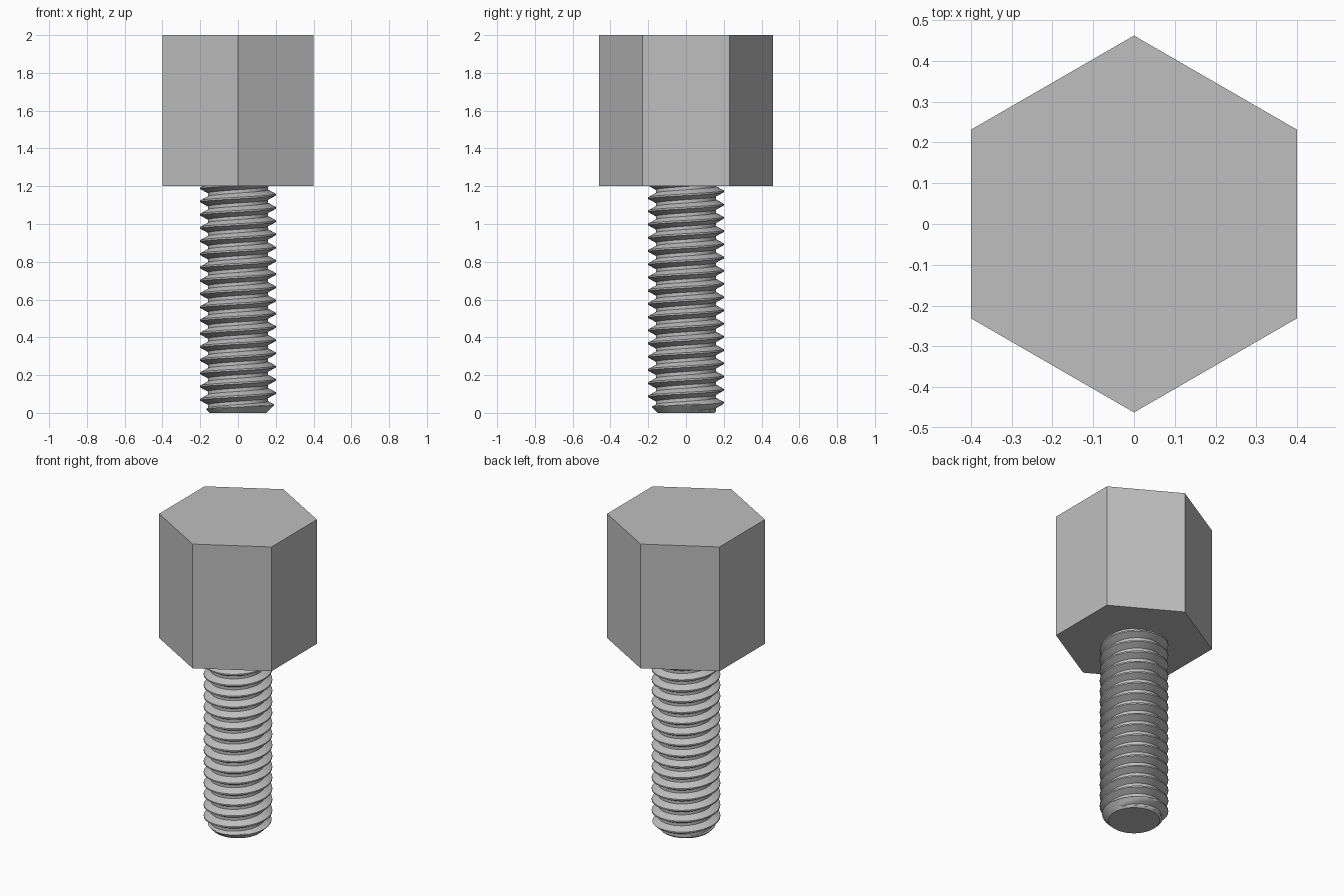
import bpy, bmesh, math

if "Cube" in bpy.data.objects:
    bpy.data.objects.remove(bpy.data.objects["Cube"], do_unlink=True)

steel = bpy.data.materials.new("grey_steel")
steel.use_nodes = True
grey = (0.52, 0.52, 0.52, 1)
steel.diffuse_color = grey
steel.node_tree.nodes["Principled BSDF"].inputs["Base Color"].default_value = grey


def make_object(name, bm):
    bmesh.ops.recalc_face_normals(bm, faces=bm.faces)
    mesh = bpy.data.meshes.new(name)
    bm.to_mesh(mesh)
    bm.free()
    mesh.materials.append(steel)
    obj = bpy.data.objects.new(name, mesh)
    bpy.context.collection.objects.link(obj)
    return obj


# Hexagonal head, with corners at front and back
HEAD_BASE, HEAD_TOP, FLAT = 1.2, 2.0, 0.4
bm = bmesh.new()
corner = FLAT / math.cos(math.pi / 6)
ring = [bm.verts.new((corner * math.sin(k * math.pi / 3),
                      corner * math.cos(k * math.pi / 3), HEAD_BASE)) for k in range(6)]
base = bm.faces.new(ring)
ext = bmesh.ops.extrude_face_region(bm, geom=[base], use_keep_orig=True)
for v in ext["geom"]:
    if isinstance(v, bmesh.types.BMVert):
        v.co.z = HEAD_TOP
make_object("hex_head", bm)

# Threaded shank: a helical skin, cut flat at the tip and sunk into the head
PITCH, MAJOR, MINOR = 0.07, 0.2, 0.16
SEG, ROWS, TIP_RADIUS = 64, 16, 0.15
TURNS = math.ceil(HEAD_BASE / PITCH) + 3


def thread_radius(phase):
    # Trapezoid tooth: narrow crest, sloped flanks, wider root
    d = abs(phase % 1 - 0.5) * 2
    slope = min(max((d - 0.125) / 0.625, 0), 1)
    return MAJOR - (MAJOR - MINOR) * slope


bm = bmesh.new()
grid = []
for j in range(TURNS * ROWS):
    row = []
    for i in range(SEG):
        a = 2 * math.pi * i / SEG
        z = PITCH * (j / ROWS + i / SEG - 2)
        r = min(thread_radius(j / ROWS), TIP_RADIUS + max(z, -0.02))
        row.append(bm.verts.new((r * math.cos(a), r * math.sin(a), z)))
    grid.append(row)
for j in range(len(grid) - ROWS - 1):
    for i in range(SEG):
        n, k = (j, i + 1) if i + 1 < SEG else (j + ROWS, 0)
        bm.faces.new((grid[j][i], grid[n][k], grid[n + 1][k], grid[j + 1][i]))
for height, up in ((0, -1), (HEAD_BASE + 0.02, 1)):
    cut = bmesh.ops.bisect_plane(bm, geom=bm.verts[:] + bm.edges[:] + bm.faces[:],
                                 plane_co=(0, 0, height), plane_no=(0, 0, up),
                                 clear_outer=True)
    edges = [e for e in cut["geom_cut"] if isinstance(e, bmesh.types.BMEdge)]
    bmesh.ops.contextual_create(bm, geom=edges)
shank = make_object("threaded_shank", bm)

bpy.context.view_layer.objects.active = shank
shank.select_set(True)
bpy.ops.object.shade_smooth_by_angle(angle=math.radians(25))
